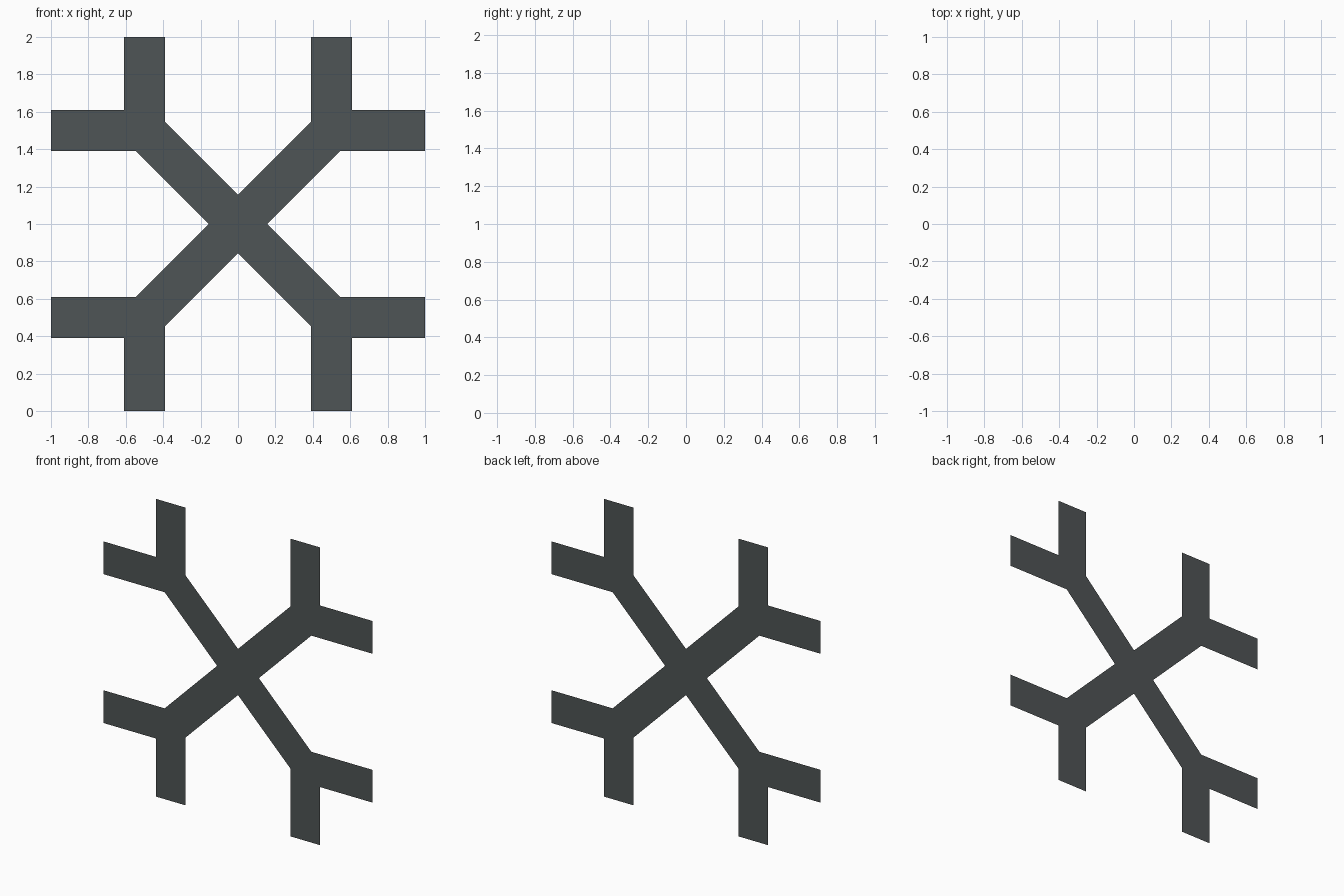
import bpy
import bmesh

if "Cube" in bpy.data.objects:
    bpy.data.objects.remove(bpy.data.objects["Cube"])

# Flat dark grey colour
grey = bpy.data.materials.new("dark_slate_grey")
grey.diffuse_color = (0.078, 0.089, 0.092, 1.0)
grey.use_nodes = True
grey.node_tree.nodes["Principled BSDF"].inputs["Base Color"].default_value = grey.diffuse_color

A, B = 0.39, 0.61      # inner and outer edge of the branch strips
J = 0.545              # where the diagonal spoke meets a branch
H = J - A              # half size of the central crossing

# One quarter of the sheet, as (x, z) panels around the centre
panels = [
    [(0, 0), (H, 0), (J, A), (A, J), (0, H)],       # diagonal spoke
    [(J, A), (B, A), (B, B), (A, B), (A, J)],       # fork joint
    [(B, A), (1, A), (1, B), (B, B)],               # sideways branch
    [(A, B), (B, B), (B, 1), (A, 1)],               # upright branch
]

bm = bmesh.new()
for panel in panels:
    bm.faces.new([bm.verts.new((x, 0, z)) for x, z in panel])
bmesh.ops.remove_doubles(bm, verts=bm.verts, dist=1e-4)

mesh = bpy.data.meshes.new("branched_cross")
bm.to_mesh(mesh)
bm.free()
mesh.materials.append(grey)

cross = bpy.data.objects.new("branched_cross", mesh)
cross.location.z = 1
bpy.context.collection.objects.link(cross)

# Mirror the quarter left-right and top-bottom (sheet has no thickness)
mirror = cross.modifiers.new("four_quarters", 'MIRROR')
mirror.use_axis = (True, False, True)
mirror.use_clip = True
mirror.merge_threshold = 0.0005
